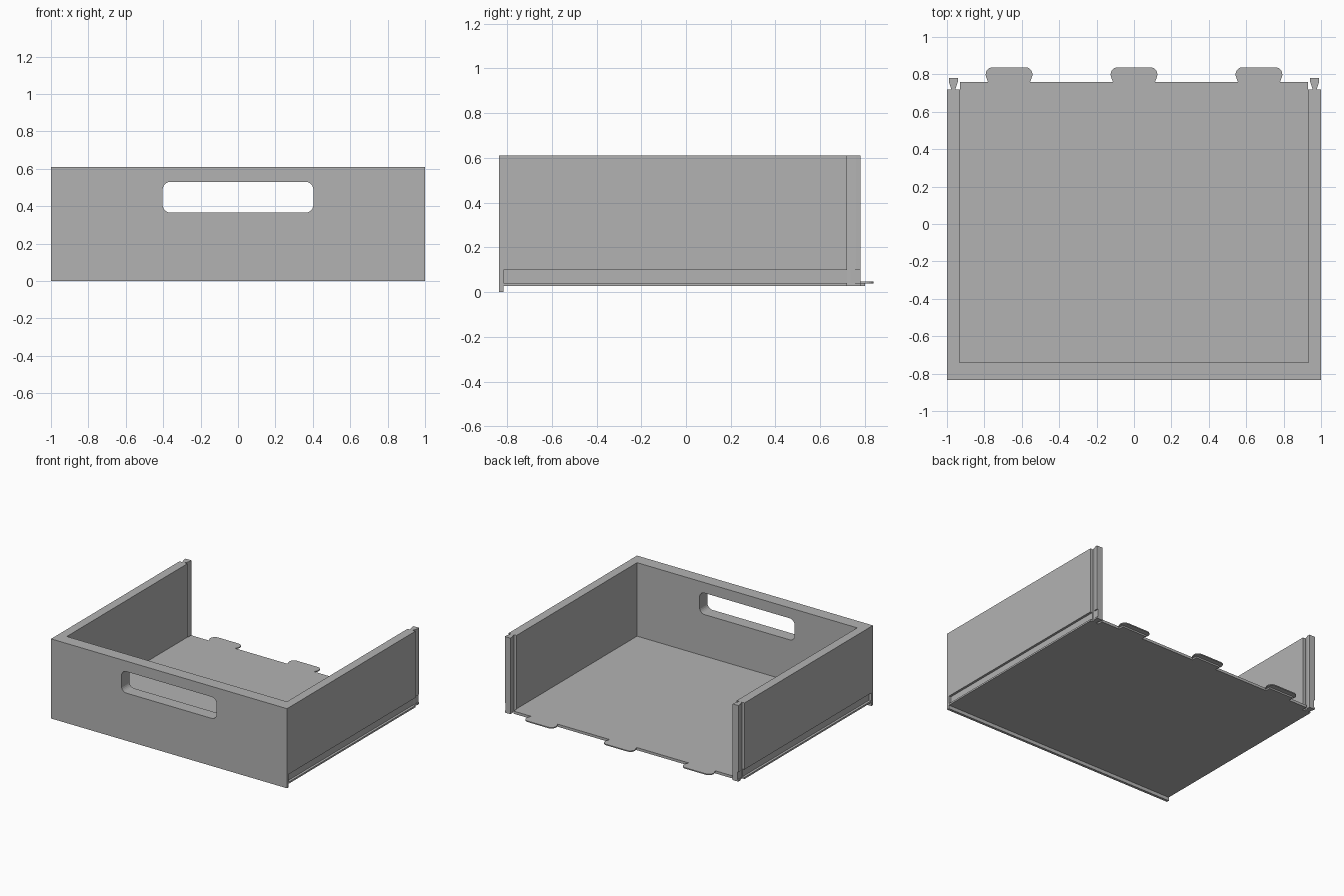
import bpy
from math import cos, sin, radians

cube = bpy.data.objects.get("Cube")
if cube:
    bpy.data.objects.remove(cube, do_unlink=True)

grey = bpy.data.materials.new("plain grey")
grey.use_nodes = True
grey.diffuse_color = (0.45, 0.45, 0.45, 1)
grey.node_tree.nodes["Principled BSDF"].inputs["Base Color"].default_value = (0.45, 0.45, 0.45, 1)


def prism(name, outline, low, high, axis="z"):
    """Extrude a flat outline along z, or along y when the outline is in x, z."""
    n = len(outline)
    place = (lambda a, b, h: (a, b, h)) if axis == "z" else (lambda a, b, h: (a, h, b))
    verts = [place(a, b, h) for h in (low, high) for a, b in outline]
    faces = [list(range(n))[::-1], list(range(n, 2 * n))]
    faces += [[i, (i + 1) % n, n + (i + 1) % n, n + i] for i in range(n)]
    if axis == "y":
        faces = [f[::-1] for f in faces]
    mesh = bpy.data.meshes.new(name)
    mesh.from_pydata(verts, [], faces)
    mesh.materials.append(grey)
    obj = bpy.data.objects.new(name, mesh)
    bpy.context.collection.objects.link(obj)
    return obj


def rect(x0, x1, y0, y1):
    return [(x0, y0), (x1, y0), (x1, y1), (x0, y1)]


def rounded(x0, x1, y0, y1, r, steps=6):
    pts = []
    corners = [(x1 - r, y0 + r, -90), (x1 - r, y1 - r, 0), (x0 + r, y1 - r, 90), (x0 + r, y0 + r, 180)]
    for cx, cy, start in corners:
        for i in range(steps + 1):
            a = radians(start + 90 * i / steps)
            pts.append((cx + r * cos(a), cy + r * sin(a)))
    return pts


def cut(target, cutter):
    cutter.hide_render = True
    mod = target.modifiers.new("cut", "BOOLEAN")
    mod.operation = "DIFFERENCE"
    mod.solver = "EXACT"
    mod.object = cutter
    bpy.context.view_layer.objects.active = target
    bpy.ops.object.modifier_apply(modifier=mod.name)
    bpy.data.objects.remove(cutter, do_unlink=True)


# Plan of the tray: front edge, dovetail keys on the side walls, floor tongue at the back
half = [(1, -0.835), (1, 0.72), (0.977, 0.72), (0.99, 0.76), (0.99, 0.78),
        (0.942, 0.78), (0.942, 0.76), (0.955, 0.72), (0.93, 0.72), (0.93, 0.76)]
tray = prism("tray_body", half + [(-x, y) for x, y in reversed(half)], 0, 0.61)

# Open interior, raised underside behind the front lip, and the handle slot
cut(tray, prism("interior_cutter", rect(-0.933, 0.933, -0.74, 1), 0.047, 1))
cut(tray, prism("underside_cutter", rect(-1.2, 1.2, -0.815, 1), -0.2, 0.027))
cut(tray, prism("handle_cutter", rounded(-0.403, 0.403, 0.365, 0.53, 0.042), -1, -0.6, "y"))

# Runner grooves low on the outer sides
for side in (-1, 1):
    x0, x1 = sorted((side * 0.982, side * 1.2))
    cut(tray, prism("groove_cutter", rect(x0, x1, -0.815, 1), 0.04, 0.1))

# Locking tabs along the back edge of the floor
for label, cx in (("right", -0.668), ("middle", 0), ("left", 0.668)):
    head = [(x, y) for x, y in rounded(-0.125, 0.125, 0.76, 0.838, 0.038)]
    neck = [(-0.113, 0.76), (0.113, 0.76)]
    top = [p for p in head if p[1] > 0.775]
    prism(label + "_tab", [(cx + x, y) for x, y in neck + top], 0.039, 0.047)
    prism(label + "_tab_support", rect(cx - 0.105, cx + 0.105, 0.76, 0.8), 0.027, 0.039)
